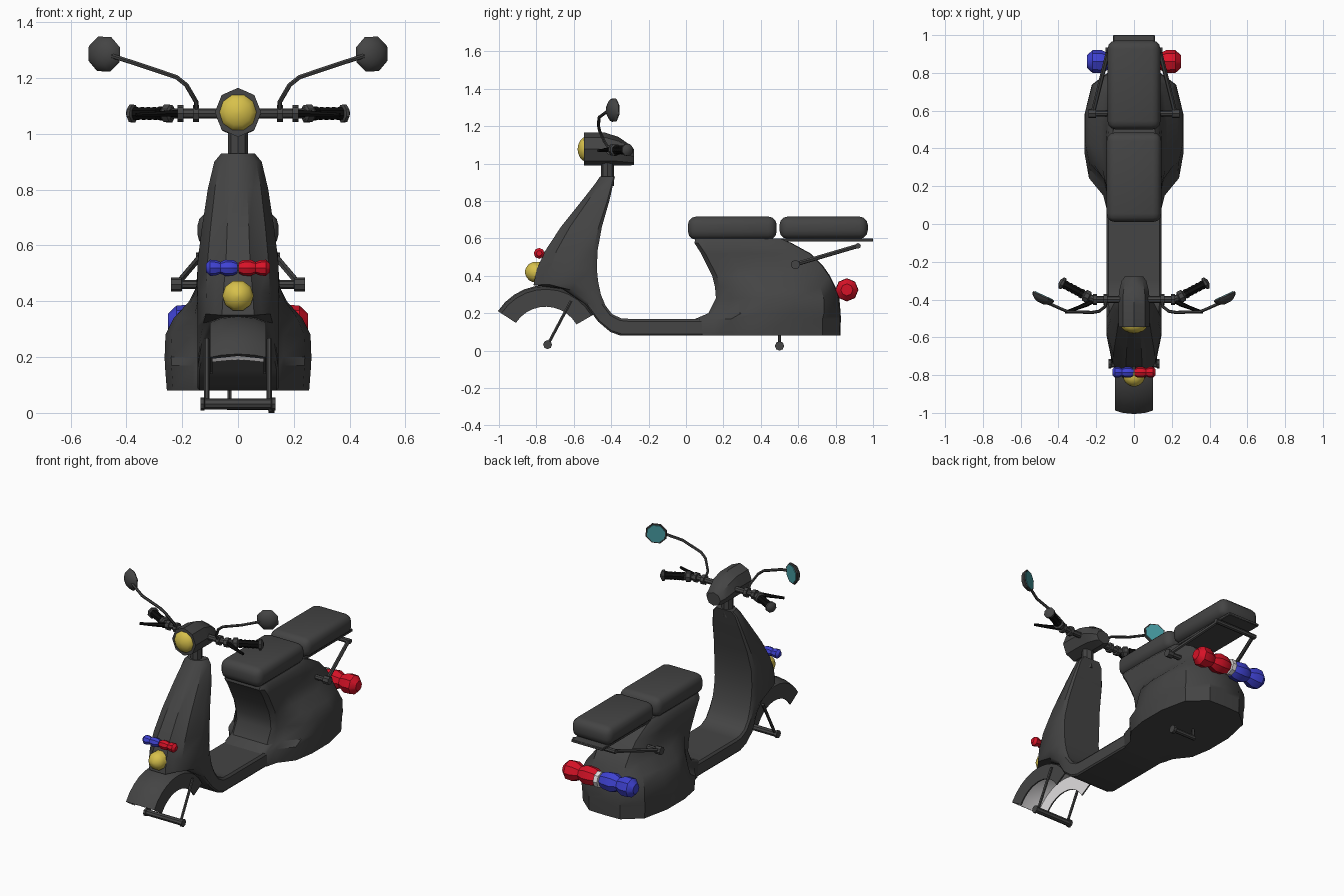
import bpy, bmesh, math
from mathutils import Vector, Quaternion

if "Cube" in bpy.data.objects:
    bpy.data.objects.remove(bpy.data.objects["Cube"])


def material(name, r, g, b):
    m = bpy.data.materials.new(name)
    m.diffuse_color = (r, g, b, 1)
    m.use_nodes = True
    m.node_tree.nodes["Principled BSDF"].inputs["Base Color"].default_value = m.diffuse_color
    return m


DARK = material("dark grey paint", 0.058, 0.058, 0.058)
BLACK = material("black rubber", 0.004, 0.004, 0.004)
YELLOW = material("yellow lamp", 0.68, 0.53, 0.07)
RED = material("red lens", 0.68, 0.006, 0.02)
BLUE = material("blue lens", 0.05, 0.055, 0.65)
TEAL = material("teal mirror glass", 0.06, 0.32, 0.35)
WHITE = material("off white", 0.75, 0.73, 0.74)


def loft(name, rings, mats, second=(), angle=35):
    """Skin closed rings of points; quads whose index is in `second` use the second material."""
    bm = bmesh.new()
    vs = [[bm.verts.new(p) for p in ring] for ring in rings]
    n = len(rings[0])
    for a, b in zip(vs, vs[1:]):
        for j in range(n):
            f = bm.faces.new((a[j], a[(j + 1) % n], b[(j + 1) % n], b[j]))
            f.material_index = 1 if j in second else 0
    bm.faces.new(vs[0])
    bm.faces.new(vs[-1])
    bmesh.ops.recalc_face_normals(bm, faces=bm.faces)
    me = bpy.data.meshes.new(name)
    bm.to_mesh(me)
    bm.free()
    for m in mats:
        me.materials.append(m)
    ob = bpy.data.objects.new(name, me)
    bpy.context.collection.objects.link(ob)
    bpy.ops.object.select_all(action='DESELECT')
    ob.select_set(True)
    bpy.context.view_layer.objects.active = ob
    bpy.ops.object.shade_smooth_by_angle(angle=math.radians(angle))
    return ob


def tube(name, pts, radii, mat, sides=8):
    """Round section swept along a path, one radius per point."""
    pts = [Vector(p) for p in pts]
    if not isinstance(radii, (list, tuple)):
        radii = [radii] * len(pts)
    segs = [(b - a).normalized() for a, b in zip(pts, pts[1:])]
    q, prev, rings = Quaternion(), Vector((0, 0, 1)), []
    for i, p in enumerate(pts):
        t = (segs[max(i - 1, 0)] + segs[min(i, len(segs) - 1)]).normalized()
        q = prev.rotation_difference(t) @ q
        prev = t
        rings.append([p + q @ Vector((radii[i] * math.cos(k * math.tau / sides),
                                      radii[i] * math.sin(k * math.tau / sides), 0))
                      for k in range(sides)])
    return loft(name, rings, [mat])


def turned(name, start, axis, profile, mat, sides=8):
    """Turned shape: profile is (distance along axis, radius)."""
    s, a = Vector(start), Vector(axis).normalized()
    return tube(name, [s + a * d for d, r in profile], [r for d, r in profile], mat, sides)


def mirrored(half):
    """Close a half outline whose first and last points lie on x = 0."""
    return half + [(-x, y, z) for x, y, z in reversed(half[1:-1])]


def rounded_box(name, lo, hi, bevel, mat, segments=3):
    bm = bmesh.new()
    bmesh.ops.create_cube(bm, size=1)
    for v in bm.verts:
        v.co = [l + (c + 0.5) * (h - l) for c, l, h in zip(v.co, lo, hi)]
    bmesh.ops.bevel(bm, geom=bm.edges[:], offset=bevel, segments=segments, affect='EDGES', profile=0.5)
    me = bpy.data.meshes.new(name)
    bm.to_mesh(me)
    bm.free()
    me.materials.append(mat)
    ob = bpy.data.objects.new(name, me)
    bpy.context.collection.objects.link(ob)
    bpy.ops.object.select_all(action='DESELECT')
    ob.select_set(True)
    bpy.context.view_layer.objects.active = ob
    bpy.ops.object.shade_smooth_by_angle(angle=math.radians(40))


# Leg shield flowing into the floor: (back y, z, front y, z, half width, boxiness)
stations = [(-.38, .93, -.46, .93, .06, 0), (-.387, .90, -.48, .90, .085, 0),
            (-.41, .80, -.55, .81, .108, 0), (-.45, .66, -.67, .66, .13, 0),
            (-.472, .54, -.755, .53, .145, 0), (-.477, .44, -.80, .43, .145, .1),
            (-.47, .37, -.815, .35, .145, .15), (-.455, .30, -.66, .33, .145, .4),
            (-.43, .24, -.54, .25, .145, .8), (-.395, .195, -.47, .155, .145, 1),
            (-.345, .172, -.405, .10, .145, 1), (-.30, .17, -.35, .08, .145, 1),
            (.20, .17, .20, .08, .145, 1)]
shield_sec = [(0, 0), (.9, 0), (1, .08), (1, .35), (.76, .78), (.5, .88), (.3, 1), (0, 1)]
floor_sec = [(0, 0), (.93, 0), (1, .15), (1, .4), (1, .7), (1, .9), (.95, 1), (0, 1)]
rings = []
for by, bz, fy, fz, w, k in stations:
    half = []
    for (xa, ta), (xb, tb) in zip(shield_sec, floor_sec):
        x, t = xa + (xb - xa) * k, ta + (tb - ta) * k
        half.append((x * w, by + (fy - by) * t, bz + (fz - bz) * t))
    rings.append(mirrored(half))
loft("leg_shield_and_floor", rings, [DARK])

# Rear body with side bulges: (z, front y, back y, bulge half width)
rings = []
for z, yf, yb, w in [(.08, .06, .82, .255), (.17, .05, .823, .262), (.20, .12, .822, .263),
                     (.28, .16, .815, .26), (.34, .155, .795, .23), (.40, .14, .765, .175),
                     (.45, .115, .73, .15), (.52, .08, .66, .145), (.575, .045, .56, .143),
                     (.60, .05, .50, .125)]:
    c = min(.145, w)
    half = [(0, yf, z)]
    for s, base, bulge in [(0, .12, 0), (.04, c, 0), (.13, c, .15), (.25, c, .8), (.42, c, 1),
                           (.65, c, 1), (.88, c - .01, .75), (1, .11, 0)]:
        half.append((base + bulge * (w - c), yf + s * (yb - yf), z))
    rings.append(mirrored(half + [(0, yb + .005, z)]))
loft("rear_body", rings, [DARK])

# Front fender shell with pale inside
section = [(0, .305), (.06, .298), (.1, .283), (.1, .19), (.092, .19), (.092, .274), (0, .292)]
rings = []
for i in range(11):
    a = math.radians(147 - 11.7 * i)
    rings.append(mirrored([(x, -.75 + r * math.cos(a), .045 + r * math.sin(a)) for x, r in section]))
loft("front_fender", rings, [DARK, WHITE], second=(4, 5, 6, 7))

# Seats and rack
rounded_box("front_seat", (-.145, .01, .593), (.145, .485, .717), .045, DARK)
rounded_box("rear_seat", (-.14, .50, .597), (.14, .972, .717), .045, DARK)
rounded_box("rack_plate", (-.11, .45, .583), (.11, 1.0, .6), .003, DARK, 1)
tube("rack_crossbar", [(-.15, .92, .56), (.15, .92, .56)], .015, DARK)
for s, side in ((1, "right"), (-1, "left")):
    tube(side + "_rack_strut", [(s * .22, .58, .46), (s * .135, .92, .56)], .012, DARK, 6)
    turned(side + "_rack_bolt", (s * .1, .585, .46), (s, 0, 0),
           [(0, .016), (.10, .016), (.102, .025), (.14, .025)], DARK)

# Steering neck and headlight housing
tube("steering_neck", [(0, -.42, .88), (0, -.42, 1.03)], .035, DARK)
rings = []
for y, cz, rx, rz in [(-.545, 1.077, .083, .088), (-.43, 1.077, .083, .088),
                      (-.36, 1.066, .08, .076), (-.30, 1.045, .065, .055), (-.278, 1.035, .048, .042)]:
    rings.append([(rx * math.cos(k * math.tau / 8), y, cz + rz * math.sin(k * math.tau / 8)) for k in range(8)])
loft("headlight_housing", rings, [DARK])
turned("headlight", (0, -.54, 1.077), (0, -1, 0),
       [(0, .068), (.012, .064), (.027, .047), (.036, .024), (.039, .006)], YELLOW, 10)
turned("lower_lamp", (0, -.78, .42), (0, -1, 0),
       [(0, .056), (.04, .056), (.06, .045), (.075, .025), (.081, .006)], YELLOW, 10)

# Handlebars, grips, levers and mirrors on each side
for s, side in ((1, "right"), (-1, "left")):
    tube(side + "_handlebar", [(s * .05, -.40, 1.073), (s * .20, -.40, 1.073), (s * .26, -.382, 1.073)],
         .018, DARK)
    for i, x in enumerate((.14, .195)):
        turned(f"{side}_bar_collar_{i + 1}", (s * x, -.40, 1.073), (s, 0, 0), [(0, .03), (.022, .03)], DARK)
    grip_dir = (s * .145, .077, 0)
    turned(side + "_switch_collar", (s * .235, -.391, 1.073), grip_dir,
           [(0, .025), (.006, .033), (.03, .033), (.036, .022), (.05, .022)], DARK)
    turned(side + "_grip", (s * .27, -.372, 1.073), grip_dir,
           [(0, .026), (.012, .026)] + [(.02 + .012 * i, .022 + .003 * (i % 2)) for i in range(8)]
           + [(.114, .024)], BLACK)
    turned(side + "_grip_end", (s * .37, -.319, 1.073), grip_dir,
           [(0, .026), (.004, .034), (.016, .034), (.028, .014)], DARK)
    tube(side + "_brake_lever", [(s * .215, -.405, 1.073), (s * .25, -.425, 1.073),
                                 (s * .30, -.445, 1.07), (s * .365, -.468, 1.068)],
         [.014, .013, .01, .008], BLACK, 6)
    # mirror stalk, shell and glass
    tube(side + "_mirror_stalk", [(s * .15, -.41, 1.08), (s * .15, -.435, 1.115), (s * .185, -.462, 1.175),
                                  (s * .22, -.468, 1.203), (s * .35, -.465, 1.247), (s * .475, -.41, 1.287)],
         .0085, DARK, 6)
    c, n = Vector((s * .483, -.393, 1.286)), Vector((-s * .42, .907, 0))
    turned(side + "_mirror_shell", c, n, [(-.028, .02), (-.02, .042), (-.006, .06), (.008, .067), (.014, .063)], DARK)
    turned(side + "_mirror_glass", c, n, [(.012, .058), (.017, .056)], TEAL)

# Beacon pairs: red on the right, blue on the left
lumps = [(.002, .019), (.018, .028), (.045, .029), (.063, .021), (.08, .028), (.1, .029), (.115, .015)]
rear_lumps = [(.01, .04), (.04, .055), (.095, .06), (.135, .042), (.175, .062), (.22, .06), (.25, .032)]
for s, side, mat in ((1, "right", RED), (-1, "left", BLUE)):
    turned(side + "_front_beacon", (0, -.785, .52), (s, 0, 0), lumps, mat)
    turned(side + "_rear_beacon", (0, .86, .325), (s, 0, 0), rear_lumps, mat)
turned("rear_beacon_bracket", (-.014, .87, .325), (1, 0, 0), [(0, .05), (.028, .05)], WHITE)
tube("front_beacon_mount", [(0, -.72, .52), (0, -.785, .52)], .012, DARK, 6)

# Front fork legs and axle
for s, side in ((1, "right"), (-1, "left")):
    tube(side + "_fork_leg", [(s * .112, -.615, .265), (s * .112, -.74, .03)], .009, DARK, 6)
turned("front_axle", (-.135, -.74, .032), (1, 0, 0),
       [(0, .024), (.014, .024), (.016, .019), (.254, .019), (.256, .024), (.27, .024)], DARK)

# Rear axle on a single stub
tube("rear_axle_stub", [(-.03, .5, .10), (-.03, .5, .025)], .008, DARK, 6)
turned("rear_axle", (.13, .5, .025), (-1, 0, 0),
       [(0, .025), (.02, .025), (.022, .015), (.17, .015)], DARK)
